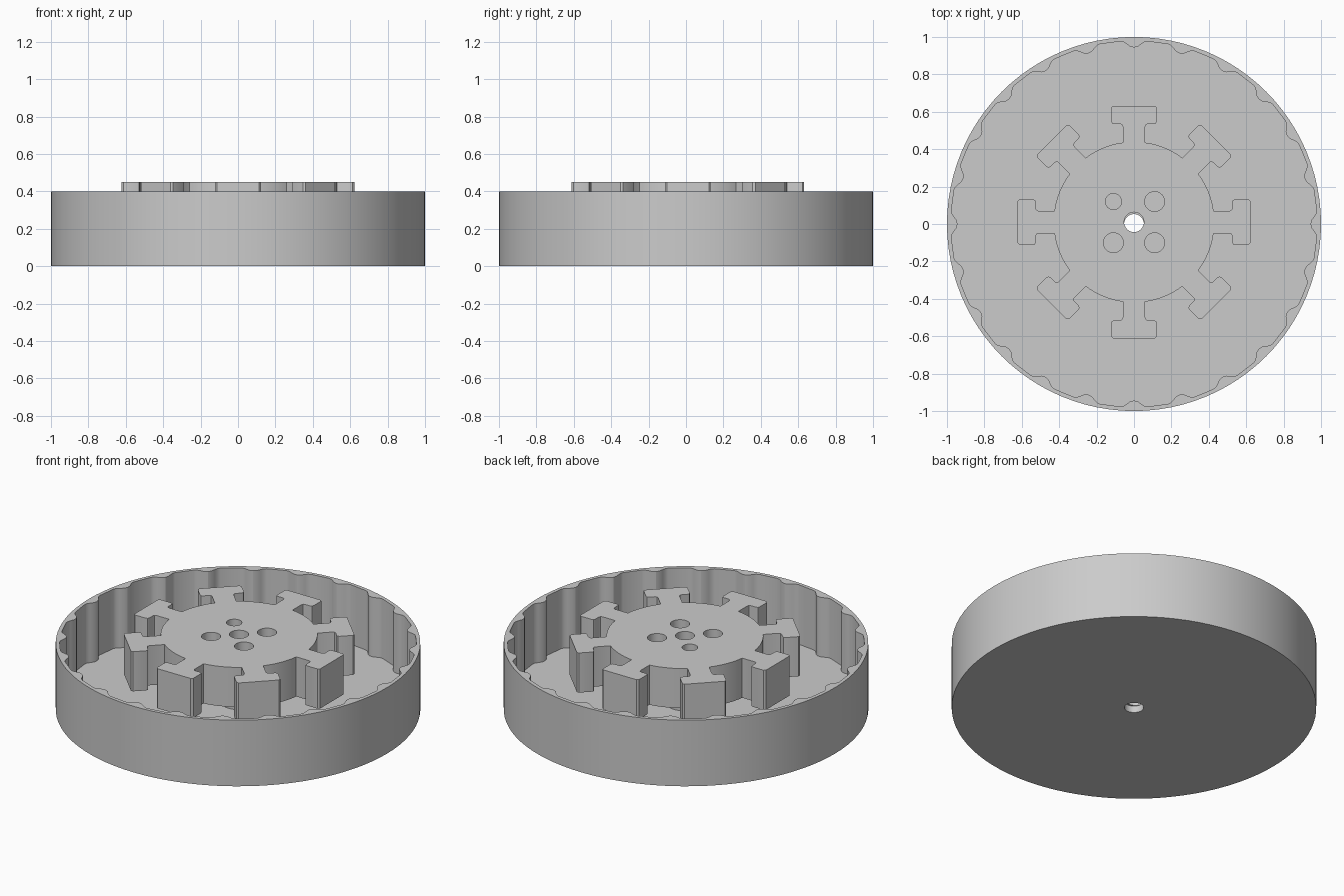
import bpy, bmesh, math

if "Cube" in bpy.data.objects:
    bpy.data.objects.remove(bpy.data.objects["Cube"])

GREY = bpy.data.materials.new("light_grey")
GREY.diffuse_color = (0.6, 0.6, 0.6, 1)
GREY.use_nodes = True
GREY.node_tree.nodes["Principled BSDF"].inputs["Base Color"].default_value = GREY.diffuse_color


def circle(r, cx=0.0, cy=0.0, n=32):
    return [(cx + r * math.cos(2 * math.pi * i / n),
             cy + r * math.sin(2 * math.pi * i / n)) for i in range(n)]


def polar(r, a):
    return (r * math.cos(a), r * math.sin(a))


def extrude(name, loops, z0, z1):
    """Fill an outline with holes and extrude it from z0 to z1."""
    cu = bpy.data.curves.new(name, 'CURVE')
    cu.dimensions = '2D'
    cu.fill_mode = 'BOTH'
    cu.extrude = (z1 - z0) / 2
    for pts in loops:
        sp = cu.splines.new('POLY')
        sp.points.add(len(pts) - 1)
        for p, (x, y) in zip(sp.points, pts):
            p.co = (x, y, 0, 1)
        sp.use_cyclic_u = True
    ob = bpy.data.objects.new(name, cu)
    bpy.context.collection.objects.link(ob)
    bpy.ops.object.select_all(action='DESELECT')
    ob.select_set(True)
    bpy.context.view_layer.objects.active = ob
    bpy.ops.object.convert(target='MESH')
    ob = bpy.context.object
    bm = bmesh.new()
    bm.from_mesh(ob.data)
    bmesh.ops.remove_doubles(bm, verts=bm.verts, dist=1e-5)
    bmesh.ops.translate(bm, verts=bm.verts, vec=(0, 0, (z0 + z1) / 2))
    bmesh.ops.recalc_face_normals(bm, faces=bm.faces)
    bm.to_mesh(ob.data)
    bm.free()
    ob.data.materials.clear()
    ob.data.materials.append(GREY)
    bpy.ops.object.shade_smooth_by_angle(angle=math.radians(25))
    return ob


# Scalloped inner outline of the cup: 24 rounded ribs joined by flats
RIBS = 24
rib = [(-0.075, 0.979), (-0.058, 0.975), (-0.042, 0.964), (-0.022, 0.949),
       (0, 0.944), (0.022, 0.949), (0.042, 0.964), (0.058, 0.975), (0.075, 0.979)]
inner = [polar(r, 2 * math.pi * i / RIBS + a) for i in range(RIBS) for a, r in rib]

# Cup wall and thin floor
FLOOR = 0.04
extrude("cup_wall", [circle(1.0, n=96), inner], 0, 0.4)
extrude("cup_floor", [inner, circle(0.053)], 0, FLOOR)

# Core outline: round body with eight T-shaped arms
CY = 0.01
ARMS, BODY, NECK, HEAD, TIP = 8, 0.43, 0.06, 0.122, 0.622
half_arm = [(0.425, NECK), (0.51, NECK), (0.521, NECK + 0.004), (0.525, NECK + 0.015),
            (0.525, HEAD - 0.015), (0.529, HEAD - 0.004), (0.54, HEAD),
            (TIP - 0.01, HEAD), (TIP, HEAD - 0.01)]
arm = [(u, -v) for u, v in half_arm] + half_arm[::-1]
edge = math.asin(NECK / BODY)
core = []
for i in range(ARMS):
    a = 2 * math.pi * i / ARMS
    c, s = math.cos(a), math.sin(a)
    core += [(u * c - v * s, u * s + v * c + CY) for u, v in arm]
    gap = 2 * math.pi / ARMS - 2 * edge
    for k in range(1, 8):
        x, y = polar(BODY, a + edge + gap * k / 8)
        core.append((x, y + CY))

# Core with shaft hole and four mounting holes, one of them smaller
holes = [circle(0.053, 0, CY)]
for sx in (-1, 1):
    for sy in (-1, 1):
        r = 0.043 if (sx, sy) == (-1, 1) else 0.053
        holes.append(circle(r, 0.11 * sx, CY + 0.11 * sy))
BASE = 0.21
extrude("armed_core", [core] + holes, BASE, 0.45)

# Hub tube carrying the core above the floor
extrude("hub", [circle(0.1, 0, CY), circle(0.053, 0, CY)], FLOOR, BASE)
